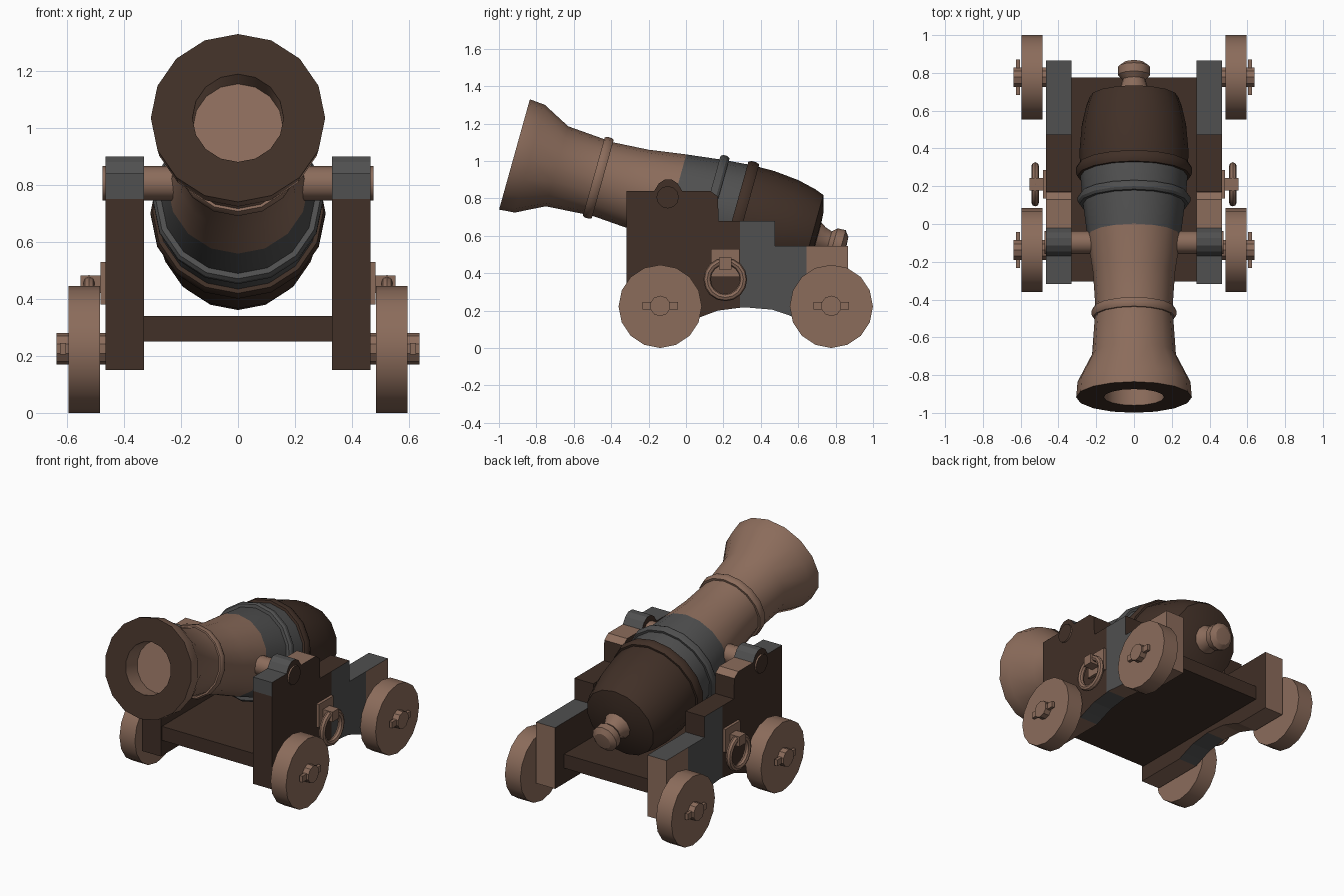
import bpy, bmesh, math
from mathutils import Matrix, Vector

if "Cube" in bpy.data.objects:
    bpy.data.objects.remove(bpy.data.objects["Cube"])


def material(name, rgb):
    m = bpy.data.materials.new(name)
    m.diffuse_color = (*rgb, 1)
    m.use_nodes = True
    m.node_tree.nodes["Principled BSDF"].inputs["Base Color"].default_value = m.diffuse_color
    return m


MATS = [material("light_wood", (0.26, 0.15, 0.105)),
        material("dark_wood", (0.052, 0.029, 0.020)),
        material("grey_iron", (0.08, 0.08, 0.08))]
LIGHT, DARK, GREY = 0, 1, 2


def finish(bm, name, matrix=Matrix(), smooth=True):
    bmesh.ops.recalc_face_normals(bm, faces=bm.faces)
    bm.transform(matrix)
    me = bpy.data.meshes.new(name)
    bm.to_mesh(me)
    bm.free()
    for m in MATS:
        me.materials.append(m)
    ob = bpy.data.objects.new(name, me)
    bpy.context.collection.objects.link(ob)
    if smooth:
        bpy.ops.object.select_all(action='DESELECT')
        ob.select_set(True)
        bpy.context.view_layer.objects.active = ob
        bpy.ops.object.shade_smooth_by_angle(angle=math.radians(32))
    return ob


def lathe(name, profile, matrix, seg=16, closed=False):
    """Spin (distance, radius, colour of the band that follows) around local z."""
    bm = bmesh.new()
    rings = []
    for t, r, _ in profile:
        if r == 0:
            rings.append([bm.verts.new((0, 0, t))] * seg)
        else:
            rings.append([bm.verts.new((r * math.cos(2 * math.pi * i / seg),
                                        r * math.sin(2 * math.pi * i / seg), t))
                          for i in range(seg)])
    n = len(rings)
    for k in range(n if closed else n - 1):
        a, b = rings[k], rings[(k + 1) % n]
        for i in range(seg):
            j = (i + 1) % seg
            corners = list(dict.fromkeys((a[i], a[j], b[j], b[i])))
            bm.faces.new(corners).material_index = profile[k][2]
    return finish(bm, name, matrix)


def cylinder_x(name, x0, x1, y, z, r, seg, colour, cap=None):
    cap = colour if cap is None else cap
    m = Matrix.Translation((0, y, z)) @ Matrix.Rotation(math.pi / 2, 4, 'Y')
    return lathe(name, [(x0, 0, cap), (x0, r, colour), (x1, r, cap), (x1, 0, cap)], m, seg)


def box(name, lo, hi, colour):
    bm = bmesh.new()
    bmesh.ops.create_cube(bm, size=1)
    lo, hi = Vector(lo), Vector(hi)
    for f in bm.faces:
        f.material_index = colour
    return finish(bm, name, Matrix.Translation((lo + hi) / 2) @ Matrix.Diagonal((*(hi - lo), 1)), False)


# Barrel, spun around an axis that points back and down from the muzzle
AXIS = Matrix.Translation((0, -0.917, 1.035)) @ Matrix.Rotation(math.radians(-105.6), 4, 'X')
lathe("barrel", [(0.12, 0, LIGHT), (0.12, 0.158, LIGHT), (0, 0.16, DARK), (0, 0.306, LIGHT),
                 (0.085, 0.299, LIGHT), (0.236, 0.222, LIGHT), (0.49, 0.204, LIGHT),
                 (0.684, 0.217, LIGHT), (0.885, 0.247, GREY), (1.09, 0.273, GREY),
                 (1.24, 0.286, DARK), (1.36, 0.288, DARK), (1.497, 0.276, DARK),
                 (1.60, 0.253, DARK), (1.649, 0.235, DARK), (1.675, 0.141, DARK),
                 (1.685, 0, DARK)], AXIS)


# Raised bands around the barrel
def band(name, t, inner, outer, width, colour):
    h = width / 2
    mid = outer - (outer - inner) * 0.35
    lathe(name, [(t - h, inner - 0.02, colour), (t - h, mid, colour), (t - h * 0.45, outer, colour),
                 (t + h * 0.45, outer, colour), (t + h, mid, colour), (t + h, inner - 0.02, colour)],
          AXIS, closed=True)


band("muzzle_band", 0.465, 0.205, 0.224, 0.05, LIGHT)
band("middle_band", 1.088, 0.272, 0.298, 0.05, GREY)
band("breech_band", 1.245, 0.286, 0.307, 0.06, DARK)

# Knob at the breech
lathe("breech_knob", [(1.66, 0, LIGHT), (1.66, 0.10, LIGHT), (1.71, 0.071, LIGHT), (1.745, 0.06, LIGHT),
                      (1.77, 0.084, LIGHT), (1.815, 0.086, LIGHT), (1.838, 0.055, LIGHT),
                      (1.842, 0, LIGHT)], AXIS, 12)

# Carriage bed
box("carriage_bed", (-0.335, -0.305, 0.25), (0.335, 0.775, 0.34), DARK)

# Stepped cheek outline (y, z) with an arched underside
CHEEK = [(-0.317, 0.15), (0.04, 0.15), (0.09, 0.17), (0.17, 0.2), (0.31, 0.218), (0.46, 0.205),
         (0.55, 0.175), (0.61, 0.15), (0.865, 0.15), (0.865, 0.545), (0.475, 0.545),
         (0.475, 0.68), (0.175, 0.68), (0.17, 0.81), (0.13, 0.84), (-0.02, 0.84), (-0.045, 0.88),
         (-0.075, 0.9), (-0.115, 0.9), (-0.145, 0.88), (-0.17, 0.84), (-0.317, 0.84)]


def cheek_colour(c, n, side):
    if n.x * side > 0.9:      # outer face: dark front, iron strap, light tail
        return DARK if c.y < 0.29 else GREY if c.y < 0.645 else LIGHT
    if abs(n.x) > 0.9:
        return DARK
    if n.z < -0.4:            # underside
        return GREY if 0.04 < c.y < 0.31 else LIGHT
    if n.y > 0.9:             # backs of the steps
        return LIGHT if c.y > 0.8 else DARK
    if n.y < -0.9:            # front end with an iron cap
        return GREY if c.z > 0.75 else DARK
    if c.y > 0.475:
        return GREY
    return DARK if c.y > 0.172 else LIGHT if c.y > -0.02 else GREY


def cheek(name, side):
    bm = bmesh.new()
    face = bm.faces.new([bm.verts.new((side * 0.33, y, z)) for y, z in CHEEK])
    ext = bmesh.ops.extrude_face_region(bm, geom=[face], use_keep_orig=True)
    moved = [v for v in ext["geom"] if isinstance(v, bmesh.types.BMVert)]
    bmesh.ops.translate(bm, verts=moved, vec=(side * 0.135, 0, 0))
    bmesh.ops.triangulate(bm, faces=[f for f in bm.faces if len(f.verts) > 4])
    for co, no in (((0, 0.29, 0), (0, 1, 0)), ((0, 0.645, 0), (0, 1, 0)), ((0, 0, 0.75), (0, 0, 1))):
        bmesh.ops.bisect_plane(bm, geom=bm.verts[:] + bm.edges[:] + bm.faces[:],
                               plane_co=co, plane_no=no)
    bmesh.ops.recalc_face_normals(bm, faces=bm.faces)
    bm.normal_update()
    for f in bm.faces:
        f.material_index = cheek_colour(f.calc_center_median(), f.normal, side)
    finish(bm, name, smooth=False)


for side, label in ((1, "right"), (-1, "left")):
    cheek(label + "_cheek", side)
    # Barrel pivot through the cheek
    cylinder_x(label + "_pivot", side * 0.15, side * 0.475, -0.098, 0.806, 0.06, 12, LIGHT, DARK)
    # Wheels, axle ends and lock pins
    for y, end in ((-0.138, "front"), (0.777, "rear")):
        tag = f"{label}_{end}"
        cylinder_x(tag + "_wheel", side * 0.485, side * 0.595, y, 0.2225, 0.2225, 16, LIGHT)
        cylinder_x(tag + "_axle", side * 0.44, side * 0.637, y, 0.225, 0.055, 10, LIGHT)
        xs = sorted((side * 0.604, side * 0.624))
        box(tag + "_pin", (xs[0], y - 0.095, 0.205), (xs[1], y + 0.095, 0.245), LIGHT)
    # Rope ring with its plate and bracket
    xs = sorted((side * 0.46, side * 0.483))
    box(label + "_ring_plate", (xs[0], 0.135, 0.38), (xs[1], 0.285, 0.53), LIGHT)
    xs = sorted((side * 0.48, side * 0.552))
    box(label + "_ring_bracket", (xs[0], 0.177, 0.42), (xs[1], 0.243, 0.483), LIGHT)
    circle = [(0.02 * math.sin(a * math.pi / 4), 0.097 + 0.02 * math.cos(a * math.pi / 4), LIGHT)
              for a in range(8)]
    lathe(label + "_rope_ring", circle, Matrix.Translation((side * 0.523, 0.21, 0.367))
          @ Matrix.Rotation(math.pi / 2, 4, 'Y'), 16, closed=True)
